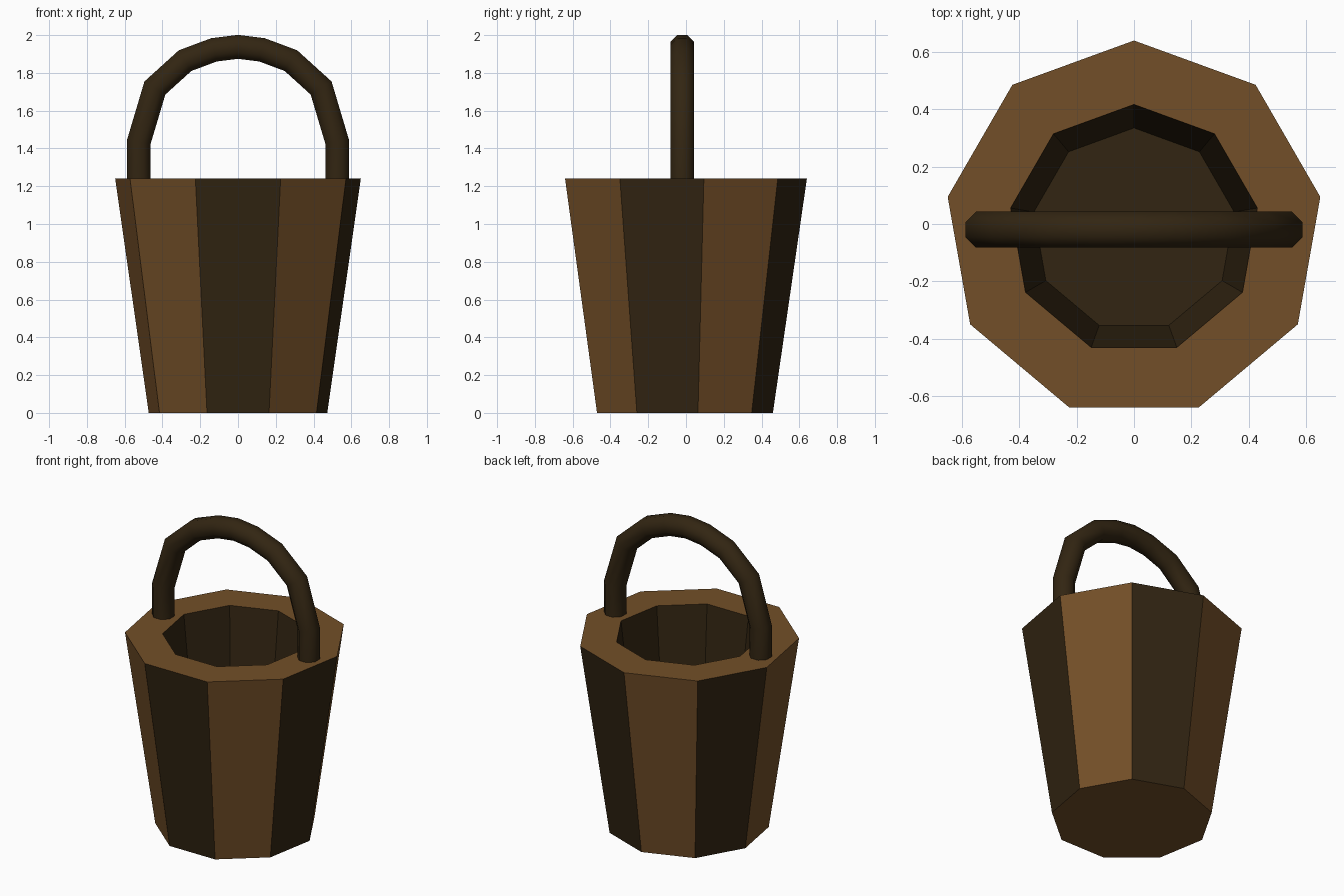
import bpy, bmesh, math
from mathutils import Vector

if "Cube" in bpy.data.objects:
    bpy.data.objects.remove(bpy.data.objects["Cube"])

CY = -0.02      # shared centre line of bucket and handle
SIDES = 9


def material(name, rgb):
    m = bpy.data.materials.new(name)
    m.diffuse_color = (*rgb, 1)
    m.use_nodes = True
    m.node_tree.nodes["Principled BSDF"].inputs["Base Color"].default_value = m.diffuse_color
    return m


wood = material("warm brown wood", (0.171, 0.078, 0.021))
dark = material("dark brown wood", (0.032, 0.0185, 0.006))


def make_object(name, bm, mats):
    bmesh.ops.recalc_face_normals(bm, faces=bm.faces)
    me = bpy.data.meshes.new(name)
    bm.to_mesh(me)
    bm.free()
    for m in mats:
        me.materials.append(m)
    ob = bpy.data.objects.new(name, me)
    bpy.context.collection.objects.link(ob)
    return ob


def bridge(bm, a, b):
    n = len(a)
    return [bm.faces.new((a[i], a[(i + 1) % n], b[(i + 1) % n], b[i])) for i in range(n)]


# Bucket: nine staves, flat rim and tapered hollow, from (radius, height) profile
bm = bmesh.new()
profile = [(0.48, 0.0), (0.66, 1.24), (0.437, 1.24), (0.355, 0.5)]
rings = []
for r, z in profile:
    ring = []
    for i in range(SIDES):
        a = math.radians(-110 + 40 * i)
        ring.append(bm.verts.new((r * math.cos(a), CY + r * math.sin(a), z)))
    rings.append(ring)
bm.faces.new(rings[0])                                   # underside
for i, f in enumerate(bridge(bm, rings[0], rings[1])):   # alternating staves
    f.material_index = 1 if i % 2 == 0 and i < 8 else 0
bridge(bm, rings[1], rings[2])                           # rim
for f in bridge(bm, rings[2], rings[3]):                 # hollow
    f.material_index = 1
bm.faces.new(rings[3]).material_index = 1                # inner floor
make_object("bucket", bm, [wood, dark])

# Handle: octagonal tube along a mirrored arch with mitred joints
half = [(0.525, 1.22), (0.525, 1.435), (0.44, 1.72), (0.28, 1.865), (0.127, 1.922)]
path = [Vector(p) for p in half + [(0, 1.938)] + [(-x, z) for x, z in reversed(half)]]
bm = bmesh.new()
rings = []
for i, p in enumerate(path):
    d_in = (p - path[max(i - 1, 0)]) if i else path[1] - p
    d_out = (path[i + 1] - p) if i < len(path) - 1 else d_in
    d_in, d_out = d_in.normalized(), d_out.normalized()
    t = (d_in + d_out).normalized()
    side = Vector((t.y, -t.x)) / t.dot(d_in)
    ring = []
    for k in range(8):
        a = math.radians(22.5 + 45 * k)
        q = p + side * 0.068 * math.cos(a)
        ring.append(bm.verts.new((q.x, CY + 0.068 * math.sin(a), q.y)))
    rings.append(ring)
for a, b in zip(rings, rings[1:]):
    bridge(bm, a, b)
bm.faces.new(rings[0])
bm.faces.new(rings[-1])
for f in bm.faces:
    f.smooth = len(f.verts) == 4
make_object("handle", bm, [dark])
